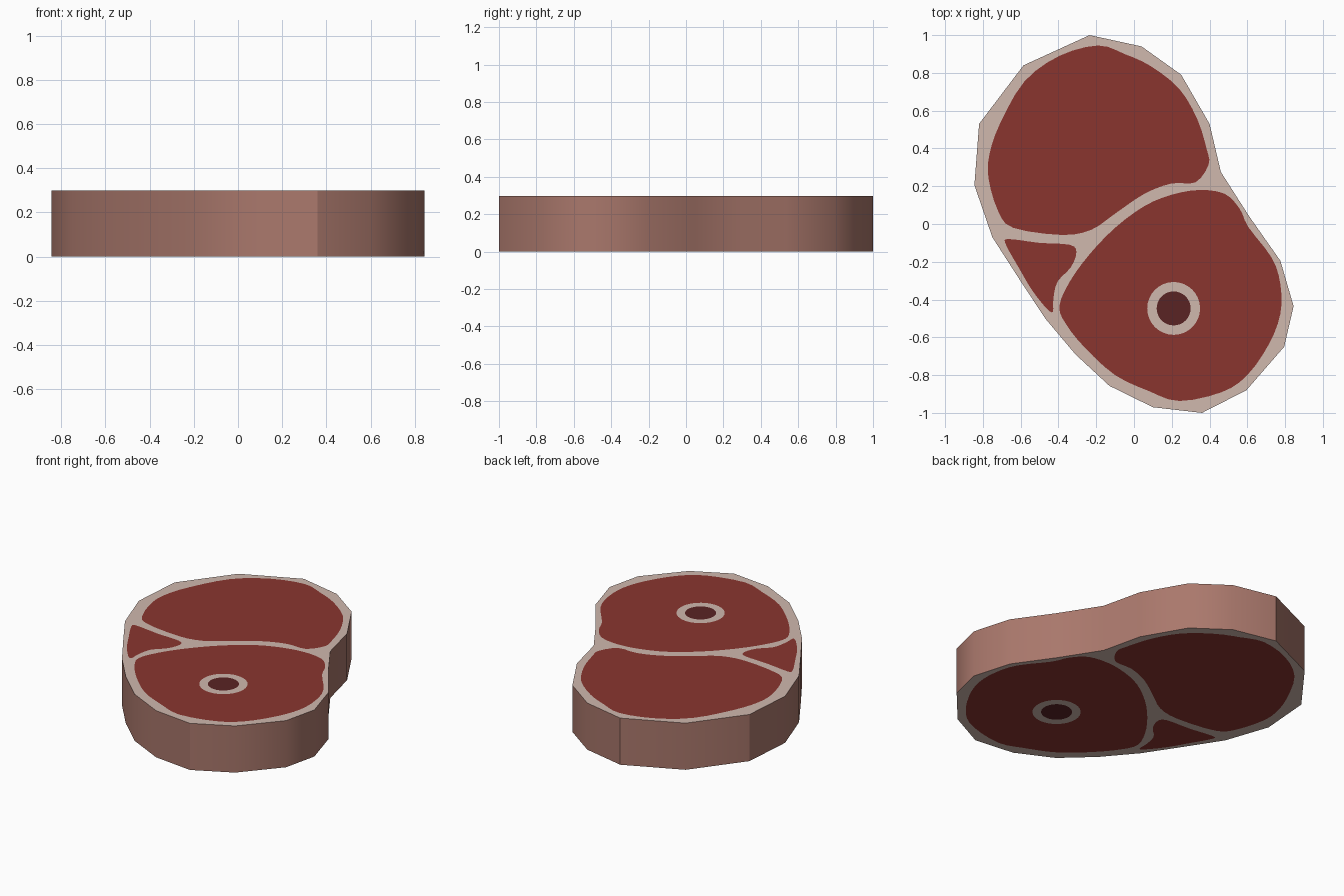
import bpy, bmesh, math
from mathutils import Vector

if "Cube" in bpy.data.objects:
    bpy.data.objects.remove(bpy.data.objects["Cube"])

H = 0.298

# Outline of the slab and the muscle areas (top view)
SLAB = [(-.235, 1), (.04, .94), (.25, .79), (.40, .53), (.46, .275), (.61, .04), (.775, -.195),
        (.845, -.435), (.795, -.65), (.595, -.88), (.36, -1), (.10, -.97), (-.13, -.857),
        (-.31, -.69), (-.47, -.50), (-.605, -.295), (-.75, -.07), (-.845, .206), (-.82, .53),
        (-.585, .84)]
UPPER = [(-.19, .945), (-.05, .90), (.09, .835), (.24, .715), (.335, .555), (.385, .395),
         (.395, .315), (.325, .22), (.2, .215), (.055, .16), (-.10, .055), (-.225, -.03),
         (-.38, -.058), (-.64, -.02), (-.72, .07), (-.77, .24), (-.765, .37), (-.71, .53),
         (-.58, .755), (-.395, .89)]
LOWER = [(.345, .18), (.48, .16), (.56, .08), (.605, -.016), (.73, -.18), (.775, -.32),
         (.775, -.475), (.715, -.635), (.60, -.80), (.465, -.89), (.24, -.937), (.08, -.885),
         (-.10, -.80), (-.26, -.655), (-.36, -.53), (-.395, -.435), (-.34, -.305),
         (-.235, -.16), (-.10, -.02), (.055, .095), (.2, .155)]
SMALL = [(-.66, -.08), (-.5, -.10), (-.34, -.11), (-.305, -.15), (-.335, -.23), (-.405, -.305),
         (-.427, -.395), (-.43, -.465), (-.465, -.445), (-.54, -.35), (-.605, -.24), (-.68, -.105)]


def material(name, rgb):
    mat = bpy.data.materials.new(name)
    lin = [(c / 255 / 12.92) if c < 11 else ((c / 255 + .055) / 1.055) ** 2.4 for c in rgb]
    mat.diffuse_color = (*lin, 1)
    mat.use_nodes = True
    mat.node_tree.nodes["Principled BSDF"].inputs["Base Color"].default_value = mat.diffuse_color
    return mat


def smooth(pts, steps=3):
    """Closed Catmull-Rom curve through the points."""
    p = [Vector(q) for q in pts]
    n, out = len(p), []
    for i in range(n):
        a, b, c, d = p[i - 1], p[i], p[(i + 1) % n], p[(i + 2) % n]
        for s in range(steps):
            t = s / steps
            out.append(.5 * (2 * b + (c - a) * t + (2 * a - 5 * b + 4 * c - d) * t * t
                             + (3 * b - a - 3 * c + d) * t ** 3))
    return out


def circle(x, y, r, n=32):
    return [(x + r * math.cos(2 * math.pi * i / n), y + r * math.sin(2 * math.pi * i / n))
            for i in range(n)]


def loop(bm, pts, z):
    vs = [bm.verts.new((p[0], p[1], z)) for p in pts]
    return vs, [bm.edges.new((vs[i - 1], vs[i])) for i in range(len(vs))]


FAT, MEAT, MARROW, RIND = range(4)
bm = bmesh.new()


def fill(edges, index):
    res = bmesh.ops.triangle_fill(bm, use_beauty=True, edges=edges, normal=(0, 0, 1))
    for f in res["geom"]:
        if isinstance(f, bmesh.types.BMFace):
            f.material_index = index


# Cut faces: fat around the muscles, bone ring and marrow, on both sides
rims = []
for z in (0, H):
    rim, slab = loop(bm, SLAB, z)
    upper = loop(bm, smooth(UPPER), z)[1]
    lower = loop(bm, smooth(LOWER), z)[1]
    small = loop(bm, smooth(SMALL), z)[1]
    bone = loop(bm, circle(.21, -.447, .14), z)[1]
    marrow = loop(bm, circle(.21, -.447, .09), z)[1]
    fill(slab + upper + lower + small, FAT)
    fill(upper, MEAT)
    fill(small, MEAT)
    fill(lower + bone, MEAT)
    fill(bone + marrow, FAT)
    fill(marrow, MARROW)
    rims.append(rim)

# Outer rind
low, top = rims
for i in range(len(low)):
    f = bm.faces.new((low[i - 1], low[i], top[i], top[i - 1]))
    f.material_index = RIND
bmesh.ops.recalc_face_normals(bm, faces=bm.faces)

mesh = bpy.data.meshes.new("steak")
bm.to_mesh(mesh)
bm.free()
for name, rgb in (("fat", (208, 184, 174)), ("red_meat", (138, 53, 47)),
                  ("marrow", (90, 35, 36)), ("rind", (170, 120, 108))):
    mesh.materials.append(material(name, rgb))
steak = bpy.data.objects.new("steak", mesh)
bpy.context.collection.objects.link(steak)
bpy.context.view_layer.objects.active = steak
steak.select_set(True)
bpy.ops.object.shade_smooth_by_angle(angle=math.radians(30))
